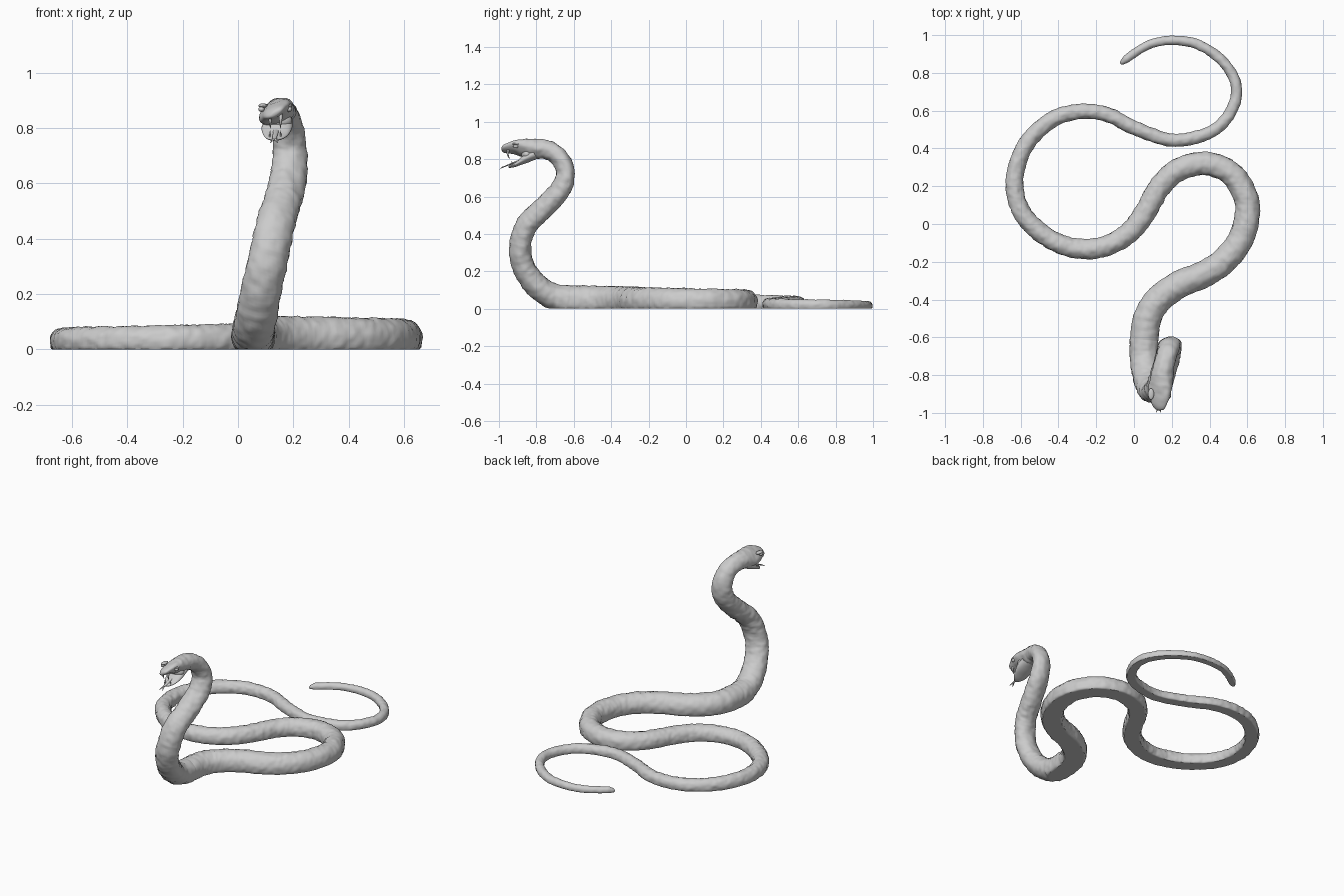
import bpy, bmesh
from math import sin, cos, pi
from mathutils import Vector, noise

if "Cube" in bpy.data.objects:
    bpy.data.objects.remove(bpy.data.objects["Cube"])

grey = bpy.data.materials.new("plain grey")
grey.use_nodes = True
grey.diffuse_color = (0.6, 0.6, 0.6, 1)
grey.node_tree.nodes["Principled BSDF"].inputs["Base Color"].default_value = grey.diffuse_color


def finish(bm, name):
    """Turn a bmesh into a smooth grey object."""
    bmesh.ops.recalc_face_normals(bm, faces=bm.faces)
    mesh = bpy.data.meshes.new(name)
    bm.to_mesh(mesh)
    bm.free()
    mesh.materials.append(grey)
    obj = bpy.data.objects.new(name, mesh)
    bpy.context.collection.objects.link(obj)
    for poly in mesh.polygons:
        poly.use_smooth = True
    bpy.ops.object.select_all(action="DESELECT")
    obj.select_set(True)
    bpy.context.view_layer.objects.active = obj
    bpy.ops.object.shade_smooth_by_angle(angle=0.9)
    return obj


def spline(keys, step):
    """Catmull-Rom through keys of any dimension, evenly stepped."""
    keys = [Vector(k) for k in keys]
    padded = [2 * keys[0] - keys[1]] + keys + [2 * keys[-1] - keys[-2]]
    out = []
    for a, b, c, d in zip(padded, padded[1:], padded[2:], padded[3:]):
        count = max(2, int((c - b).length / step))
        for i in range(count):
            u = i / count
            out.append(b + (c - a) * (u / 2) + (2 * a - 5 * b + 4 * c - d) * (u * u / 2)
                       + (3 * b - a - 3 * c + d) * (u ** 3 / 2))
    return out + [keys[-1]]


def sweep(name, rings, segments, bump=0, floor=False):
    """Skin elliptical rings (x, y, z, half width, half thickness)."""
    bm = bmesh.new()
    points = [Vector(r[:3]) for r in rings]
    side, loops = None, []
    for i, p in enumerate(points):
        tangent = (points[min(i + 1, len(points) - 1)] - points[max(i - 1, 0)]).normalized()
        if side is None:
            side = tangent.cross(Vector((0, 0, 1)))
        side = (side - tangent * side.dot(tangent)).normalized()
        up = side.cross(tangent)
        loop = []
        for k in range(segments):
            angle = 2 * pi * k / segments
            c, s = cos(angle), sin(angle)
            if floor and s < 0 and p.z < 0.06:      # fuller belly on the ground
                c = abs(c) ** 0.6 * (1 if c > 0 else -1)
            outward = side * c + up * s
            co = p + side * (c * rings[i][3]) + up * (s * rings[i][4])
            lump = noise.noise(co * 32) + 0.6 * noise.noise(co * 65)
            co += outward * (lump * bump * min(1, rings[i][4] / 0.05))
            if floor:
                co.z = max(co.z, 0)
            loop.append(bm.verts.new(co))
        loops.append(loop)
    for a, b in zip(loops, loops[1:]):
        for k in range(segments):
            n = (k + 1) % segments
            bm.faces.new((a[k], a[n], b[n], b[k]))
    bm.faces.new(loops[0])
    bm.faces.new(loops[-1])
    return finish(bm, name)


# Coils lying on the ground, tail tip first
coil = [(-.07, .85), (.01, .91), (.1, .957), (.21, .972), (.34, .95), (.46, .87),
        (.53, .77), (.54, .67), (.49, .56), (.39, .48), (.2, .444), (0, .51),
        (-.13, .575), (-.27, .597), (-.42, .56), (-.55, .45), (-.62, .31),
        (-.63, .17), (-.58, .04), (-.46, -.07), (-.33, -.125), (-.2, -.13),
        (-.09, -.09), (0, -.02), (.07, .08), (.14, .2), (.24, .29), (.38, .32),
        (.51, .27), (.585, .16), (.6, .05), (.56, -.09), (.47, -.2), (.36, -.27),
        (.24, -.32), (.13, -.4), (.07, -.5), (.053, -.62)]
flat = spline([(x, y, 0) for x, y in coil], 0.009)
ground = []
for i, p in enumerate(flat):
    f = i / len(flat)
    r = (0.021 + 0.055 * f) * min(1, 0.3 + (i / 9) ** 0.5)
    ground.append((p.x, p.y, 0.65 * r, r, r))

# Raised neck flowing into the upper head and snout
neck = [ground[-1],
        (.055, -.72, .07, .076, .068), (.07, -.81, .135, .075, .064),
        (.087, -.87, .23, .073, .06), (.11, -.887, .33, .072, .058),
        (.135, -.85, .45, .07, .057), (.165, -.75, .55, .068, .056),
        (.185, -.67, .64, .066, .053), (.187, -.645, .73, .062, .048),
        (.177, -.68, .81, .057, .048), (.16, -.745, .85, .054, .05),
        (.147, -.81, .856, .06, .05), (.139, -.865, .858, .068, .041),
        (.135, -.915, .861, .058, .028), (.132, -.955, .857, .044, .02),
        (.13, -.978, .85, .028, .012), (.13, -.985, .848, .01, .005)]
sweep("snake_body", ground[:-1] + spline(neck, 0.009), 32, bump=0.0045, floor=True)

# Dropped lower jaw and the skin at the back of the mouth
sweep("lower_jaw", spline([(.147, -.805, .83, .05, .03), (.141, -.855, .803, .056, .024),
                           (.137, -.895, .778, .047, .013), (.134, -.925, .764, .032, .009),
                           (.132, -.948, .758, .012, .005)], 0.006), 24, bump=0.001)


def ball(name, place, size):
    bm = bmesh.new()
    bmesh.ops.create_uvsphere(bm, u_segments=20, v_segments=12, radius=1)
    for v in bm.verts:
        v.co = Vector(place) + Vector([a * b for a, b in zip(v.co, size)])
    return finish(bm, name)


ball("mouth_back", (.141, -.85, .826), (.055, .032, .034))

# Paired eyes, brows, fangs, lower teeth and tongue forks
for label, s in (("left", 1), ("right", -1)):
    x = .135
    ball(label + "_eye", (x + s * .05, -.91, .868), (.011, .014, .01))
    ball(label + "_brow", (x + s * .045, -.9, .881), (.016, .03, .008))
    sweep(label + "_fang", spline([(x + s * .02, -.95, .85, .007, .007),
                                   (x + s * .019, -.953, .825, .005, .005),
                                   (x + s * .018, -.943, .799, .001, .001)], 0.005), 10)
    sweep(label + "_lower_tooth", [(x + s * .02, -.928, .764, .004, .004),
                                   (x + s * .019, -.931, .79, .001, .001)], 8)
    sweep(label + "_tongue_fork", spline([(.132, -.965, .762, .005, .003),
                                          (.131 + s * .006, -.982, .756, .004, .003),
                                          (.13 + s * .013, -.997, .746, .001, .001)], 0.004), 8)
sweep("tongue", spline([(.14, -.86, .802, .012, .005), (.136, -.91, .784, .01, .005),
                        (.132, -.967, .762, .007, .003)], 0.006), 12)
